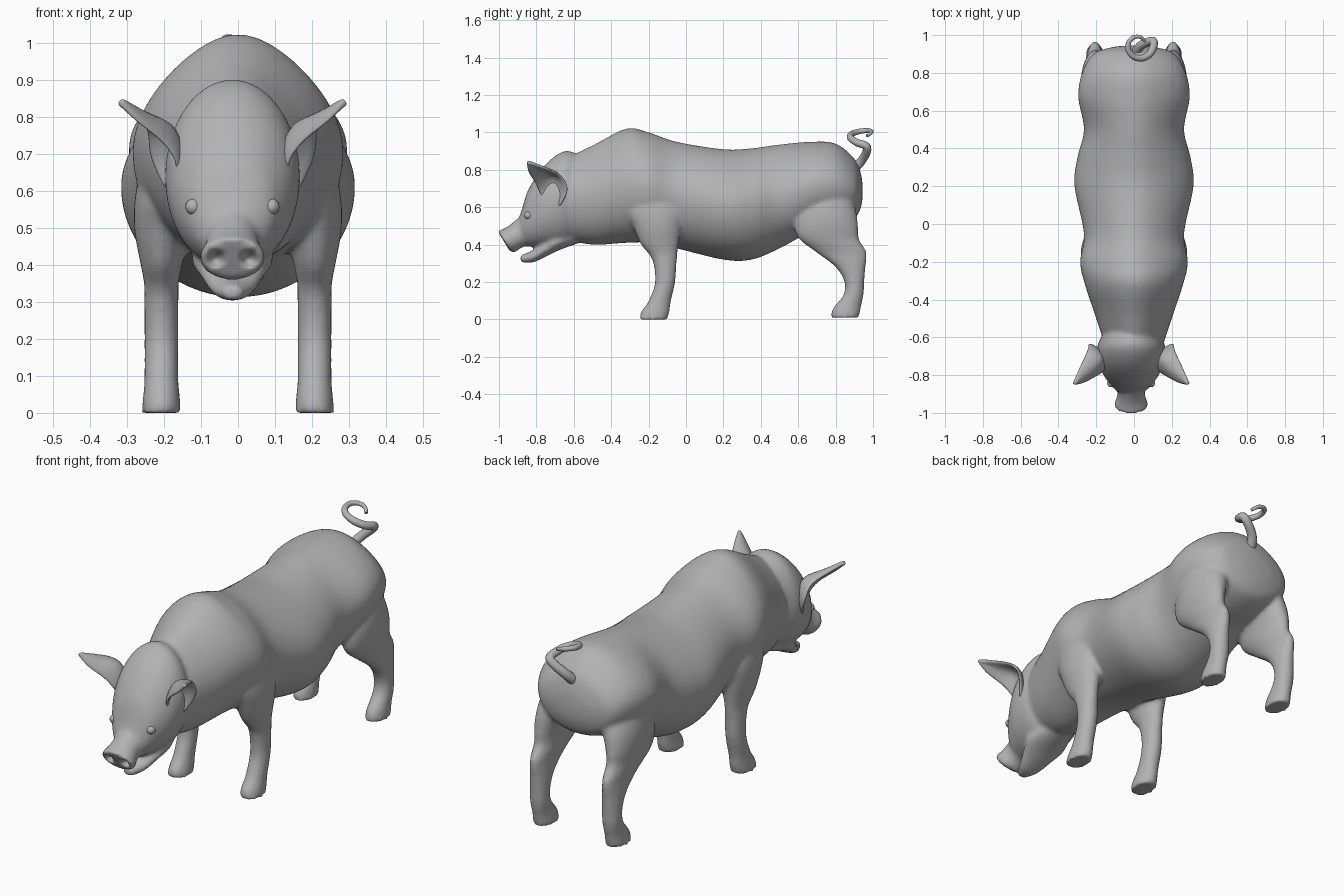
import bpy, bmesh
from math import sin, cos, tau, hypot
from mathutils import Vector

if "Cube" in bpy.data.objects:
    bpy.data.objects.remove(bpy.data.objects["Cube"])

skin = bpy.data.materials.new("grey_skin")
skin.use_nodes = True
skin.diffuse_color = (.45, .45, .45, 1)
skin.node_tree.nodes["Principled BSDF"].inputs["Base Color"].default_value = skin.diffuse_color

HEAD_X = -.015
SIDES = {"left": 1, "right": -1}


def flow(keys, steps=6):
    """Smooth run of points passing through every key."""
    points = [Vector(key) for key in keys]
    points = [points[0]] + points + [points[-1]]
    result = []
    for a, b, c, d in zip(points, points[1:], points[2:], points[3:]):
        for step in range(steps):
            t = step / steps
            bend = 2 * a - 5 * b + 4 * c - d + t * (3 * (b - c) + d - a)
            result.append(b + t / 2 * (c - a + t * bend))
    return result + [points[-1]]


def new_object(name, data):
    data.materials.append(skin)
    obj = bpy.data.objects.new(name, data)
    bpy.context.collection.objects.link(obj)
    return obj


def new_mesh(name, bm):
    mesh = bpy.data.meshes.new(name)
    bmesh.ops.recalc_face_normals(bm, faces=bm.faces)
    for face in bm.faces:
        face.smooth = True
    bm.to_mesh(mesh)
    bm.free()
    return new_object(name, mesh)


def bridge(bm, rows, closed):
    """Skin a list of point rows with quads, as a capped tube or an open sheet."""
    rows = [[bm.verts.new(point) for point in row] for row in rows]
    count = len(rows[0])
    for low, high in zip(rows, rows[1:]):
        for i in range(count if closed else count - 1):
            j = (i + 1) % count
            bm.faces.new((low[i], low[j], high[j], high[i]))
    if closed:
        bm.faces.new(rows[0])
        bm.faces.new(rows[-1])


def circle(sides=64):
    return [(cos(tau * i / sides), sin(tau * i / sides)) for i in range(sides)]


def trunk(bm, keys, x=0, lean=0, taper=0):
    """Tube along y through keys of position, half width, top and bottom."""
    rings = []
    for y, width, top, bottom in flow(keys):
        middle, half = (top + bottom) / 2, (top - bottom) / 2
        rings.append([(x + width * c * (1 - taper * max(0, s) ** 2),
                       y - lean * half * s, middle + half * s) for c, s in circle()])
    bridge(bm, rings, closed=True)


def leg(bm, keys, side):
    """Upright tube through keys of height, position and half depth."""
    rings = []
    for z, y, depth in flow(keys):
        width = .046 + .2 * max(0, z - .35) + .1 * max(0, .08 - z)
        x = .207 - 1.2 * max(0, z - .45) ** 2
        rings.append([(side * (x + width * c), y + depth * s, z) for c, s in circle()])
    bridge(bm, rings, closed=True)


# Torso from neck to rump
bm = bmesh.new()
trunk(bm, [(-.65, .15, .86, .43), (-.5, .2, .93, .4), (-.32, .26, 1.02, .41),
           (-.2, .285, 1, .41), (-.05, .265, .95, .38), (.2, .315, .91, .32),
           (.35, .3, .915, .32), (.5, .265, .935, .38), (.67, .295, .95, .47),
           (.8, .275, .94, .5), (.9, .215, .86, .54), (.935, .12, .78, .6),
           (.945, .03, .71, .66)], taper=.25)

# Skull, snout and lower jaw
trunk(bm, [(-.57, .14, .88, .43), (-.65, .18, .9, .39), (-.75, .17, .83, .385),
           (-.84, .12, .7, .39), (-.88, .08, .58, .4), (-.91, .04, .5, .42)], HEAD_X)
trunk(bm, [(-.8, .08, .58, .4), (-.9, .073, .51, .39), (-.95, .088, .48, .36),
           (-.975, .083, .475, .365)], HEAD_X, lean=.6)
trunk(bm, [(-.54, .06, .5, .42), (-.68, .11, .47, .37), (-.75, .09, .43, .335),
           (-.82, .06, .37, .305), (-.885, .025, .345, .305)], HEAD_X)

# Front and hind legs
for side in SIDES.values():
    leg(bm, [(.85, -.22, .05), (.8, -.22, .12), (.6, -.17, .16), (.5, -.155, .13),
             (.4, -.14, .1), (.32, -.115, .066), (.2, -.112, .054), (.1, -.14, .06),
             (.04, -.165, .076), (0, -.175, .075)], side)
    leg(bm, [(.85, .73, .05), (.8, .73, .12), (.6, .745, .16), (.5, .75, .17),
             (.43, .765, .16), (.36, .83, .135), (.28, .88, .08), (.2, .9, .053),
             (.13, .895, .054), (.06, .86, .074), (.01, .85, .075)], side)

# Fuse the parts into one smooth body
body = new_mesh("body", bm)
fuse = body.modifiers.new("fuse", "REMESH")
fuse.mode = "VOXEL"
fuse.voxel_size = .01
fuse.use_smooth_shade = True
soften = body.modifiers.new("soften", "SMOOTH")
soften.iterations = 8
graph = bpy.context.evaluated_depsgraph_get()
fused = bpy.data.meshes.new_from_object(body.evaluated_get(graph))
body.modifiers.clear()
body.data = fused
fused.materials.clear()
fused.materials.append(skin)

# Nostrils pressed into the snout
for vertex in fused.vertices:
    for side in SIDES.values():
        across = vertex.co.x - HEAD_X - side * .045
        away = hypot(across, vertex.co.z - .418) / .025
        if vertex.co.y < -.93 and away < 1:
            vertex.co.y += .035 * (1 - away ** 2)

# Ears as funnels open to the side, with eyes in front of them
tip = (.31, -.85, .845)
back_edge = [(.18, -.68, .6), (.225, -.63, .69), (.235, -.67, .77), (.275, -.76, .815), tip]
hollow = [(.14, -.69, .61), (.12, -.7, .69), (.14, -.71, .775), (.225, -.78, .805), tip]
front_edge = [(.16, -.73, .6), (.15, -.78, .67), (.19, -.81, .73), (.26, -.845, .79), tip]
for label, side in SIDES.items():
    bm = bmesh.new()
    rows = zip(flow(back_edge, 3), flow(hollow, 3), flow(front_edge, 3))
    bridge(bm, [[(HEAD_X + side * x, y, z) for x, y, z in row] for row in rows], closed=False)
    bmesh.ops.remove_doubles(bm, verts=bm.verts, dist=.001)
    ear = new_mesh(label + "_ear", bm)
    thickness = ear.modifiers.new("thickness", "SOLIDIFY")
    thickness.thickness = .022
    thickness.offset = 0
    rounding = ear.modifiers.new("rounding", "SUBSURF")
    rounding.levels = rounding.render_levels = 2

    bm = bmesh.new()
    bmesh.ops.create_uvsphere(bm, u_segments=20, v_segments=12, radius=.022)
    eye = new_mesh(label + "_eye", bm)
    eye.location = (HEAD_X + side * .105, -.842, .557)

# Curly tail, a stem that winds into a shrinking loop
path = [(0, .87, .78, 1.2), (.03, .94, .85, 1)]
for i in range(9):
    angle, radius = .3 - .75 * i, .08 - .005 * i
    path.append((.025 + radius * cos(angle), .945 + radius * sin(angle),
                 .92 + .09 * sin(.3 * i), .9 - .07 * i))
curve = bpy.data.curves.new("tail", "CURVE")
curve.dimensions = "3D"
curve.bevel_depth = .024
curve.use_fill_caps = True
spline = curve.splines.new("POLY")
points = flow(path)
spline.points.add(len(points) - 1)
for point, (x, y, z, thick) in zip(spline.points, points):
    point.co = (x, y, z, 1)
    point.radius = thick
spline.use_smooth = True
new_object("tail", curve)
